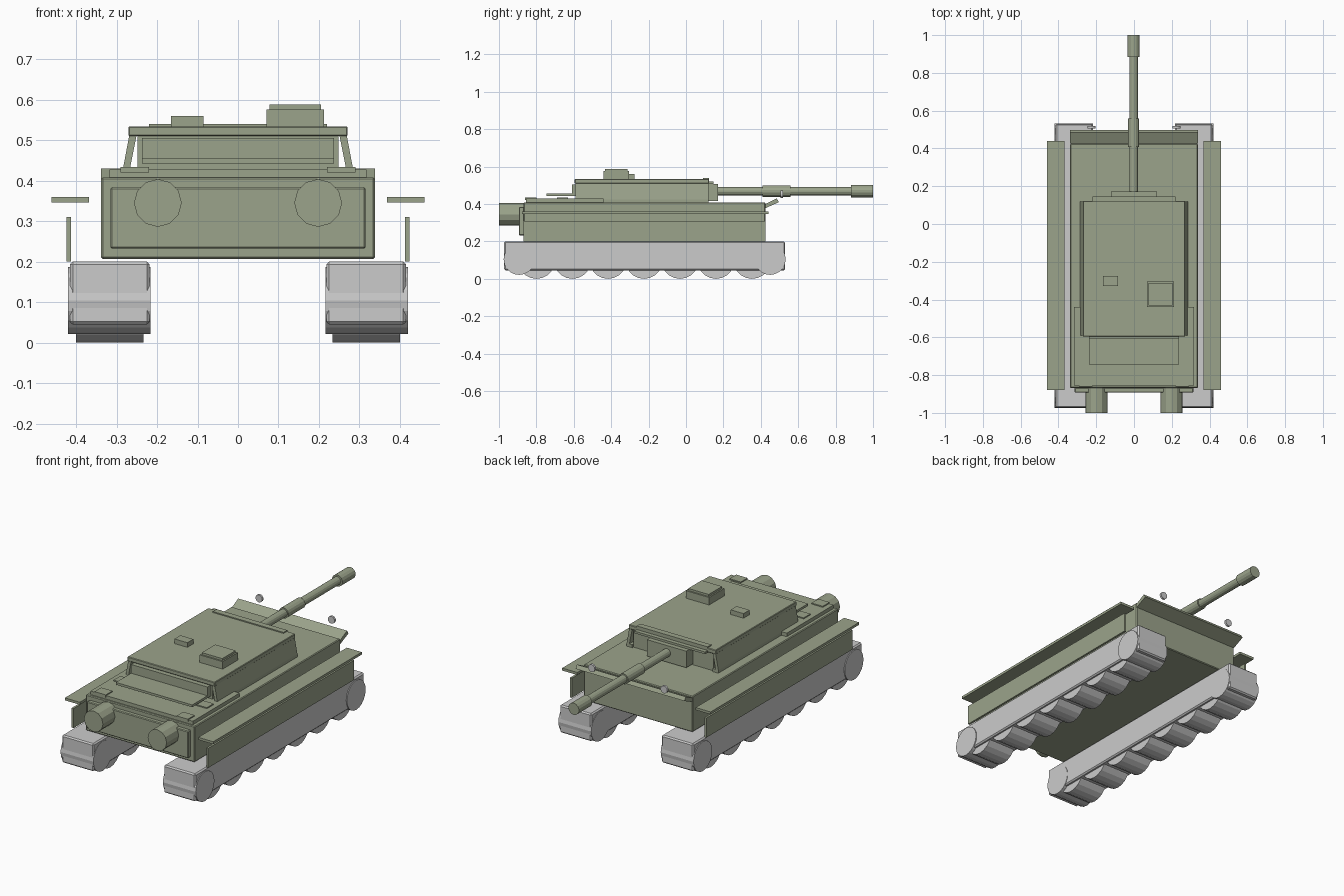
import bpy, bmesh, math
from mathutils import Matrix

if "Cube" in bpy.data.objects:
    bpy.data.objects.remove(bpy.data.objects["Cube"])

olive = bpy.data.materials.new("olive_paint")
olive.diffuse_color = (0.33, 0.37, 0.26, 1)
olive.use_nodes = True
olive.node_tree.nodes["Principled BSDF"].inputs["Base Color"].default_value = olive.diffuse_color


def finish(name, bm, mat=olive, bevel=0):
    bmesh.ops.recalc_face_normals(bm, faces=bm.faces)
    me = bpy.data.meshes.new(name)
    bm.to_mesh(me)
    bm.free()
    ob = bpy.data.objects.new(name, me)
    bpy.context.collection.objects.link(ob)
    if mat:
        me.materials.append(mat)
    if bevel:
        m = ob.modifiers.new("bevel", 'BEVEL')
        m.width, m.segments = bevel, 1
    return ob


def box(name, x, y, z, mat=olive, bevel=0):
    bm = bmesh.new()
    bmesh.ops.create_cube(bm, size=1)
    for v in bm.verts:
        for i, (a, b) in enumerate((x, y, z)):
            v.co[i] = a if v.co[i] < 0 else b
    return finish(name, bm, mat, bevel)


def cyl(name, axis, centre, r, depth, sides, mat=olive):
    bm = bmesh.new()
    bmesh.ops.create_cone(bm, cap_ends=True, segments=sides, radius1=r, radius2=r, depth=depth)
    rot = Matrix.Rotation(math.pi / 2, 4, 'Y' if axis == 'x' else 'X')
    bm.transform(Matrix.Translation(centre) @ rot)
    return finish(name, bm, mat)


def prism(name, axis, pts, lo, hi, mat=olive):
    """Extrude a profile: (y, z) points along x, or (x, z) points along y."""
    bm = bmesh.new()
    place = (lambda t, p: (t, *p)) if axis == 'x' else (lambda t, p: (p[0], t, p[1]))
    f = bm.faces.new([bm.verts.new(place(lo, p)) for p in pts])
    ext = bmesh.ops.extrude_face_region(bm, geom=[f])['geom']
    for v in ext:
        if isinstance(v, bmesh.types.BMVert):
            v.co['xy'.index(axis)] = hi
    return finish(name, bm, mat)


def sx(s, a, b):
    return tuple(sorted((s * a, s * b)))


# Hull
box("hull", (-.338, .338), (-.868, .425), (.207, .408), bevel=.004)
box("engine_deck", (-.318, .318), (-.855, -.44), (.405, .428))
box("end_plate", (-.315, .315), (-.893, -.866), (.232, .384), bevel=.004)
prism("angled_plate", 'x', [(.425, .378), (.425, .40), (.485, .43), (.497, .41)], -.338, .338)

# Turret
box("turret_body", (-.248, .248), (-.58, .11), (.408, .52))
box("turret_roof", (-.271, .271), (-.595, .123), (.51, .534), bevel=.003)
box("roof_strip", (-.22, .22), (.09, .123), (.53, .54))
box("mantlet_back", (-.22, .22), (.108, .146), (.508, .52))
box("mantlet", (-.122, .122), (.105, .172), (.415, .508))
box("stowage_shelf", (-.237, .237), (-.745, -.58), (.443, .456))
box("stowage_back", (-.237, .237), (-.61, -.575), (.443, .505))
box("cupola", (.07, .213), (-.44, -.305), (.53, .576))
box("cupola_hatch", (.078, .205), (-.432, -.313), (.574, .588))
box("periscope", (-.165, -.085), (-.328, -.275), (.53, .56))

# Gun
for name, a, b, r in (("barrel", .15, .95, .023), ("barrel_sleeve", .408, .558, .03),
                      ("muzzle_brake", .883, 1.0, .033)):
    cyl(name, 'y', (-.002, (a + b) / 2, .468), r, b - a, 14)

for s in (-1, 1):
    # Slanted turret cheeks
    prism("turret_cheek", 'y', [(s * .285, .425), (s * .268, .515), (s * .25, .515), (s * .268, .425)],
          -.59, .12)
    prism("turret_foot", 'y', [(s * .285, .408), (s * .285, .425), (s * .25, .425), (s * .25, .408)],
          -.59, .12)

    # Fenders, skirts, exhausts and lamps
    box("fender", sx(s, .368, .461), (-.878, .44), (.346, .36))
    box("side_skirt", sx(s, .412, .424), (-.87, .425), (.2, .31))
    cyl("exhaust_drum", 'y', (s * .198, -.93, .345), .059, .14, 12)
    cyl("headlamp", 'y', (s * .225, .512, .452), .021, .012, 12, None)
    for y in (-.82, -.65):
        box("deck_vent", sx(s, .22, .29), (y - .04, y + .02), (.42, .434))

    # Running gear
    box("track", sx(s, .218, .415), (-.972, .53), (.045, .2), None, .007)
    for i in range(7):
        cyl("road_wheel", 'x', (s * .317, -.8 + i * .192, .1), .1, .166, 20, None)
    for y in (-.892, .45):
        cyl("end_wheel", 'x', (s * .318, y, .104), .083, .204, 20, None)
